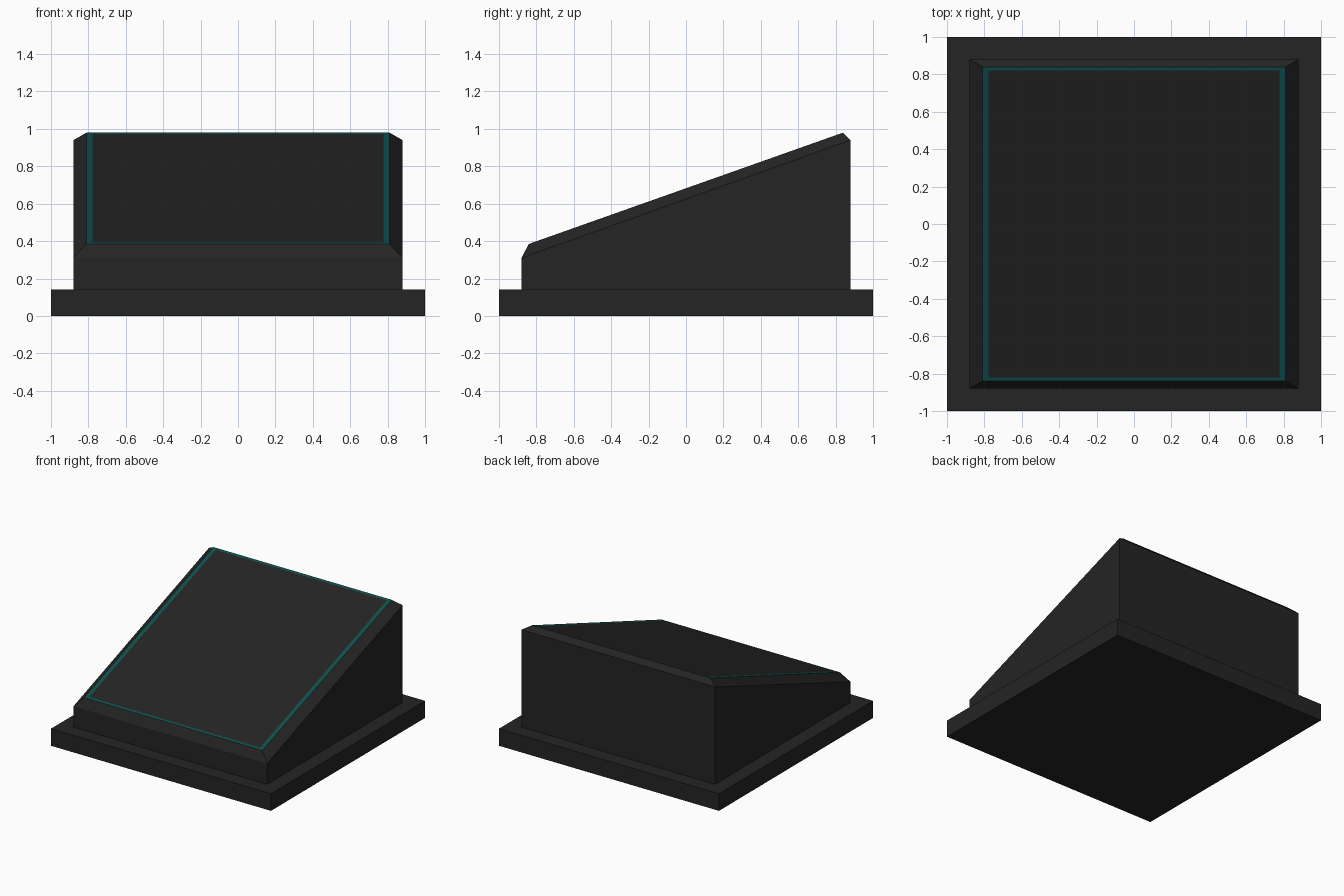
import bpy, bmesh

if "Cube" in bpy.data.objects:
    bpy.data.objects.remove(bpy.data.objects["Cube"])


def material(name, rgb):
    m = bpy.data.materials.new(name)
    m.diffuse_color = (*rgb, 1)
    m.use_nodes = True
    m.node_tree.nodes["Principled BSDF"].inputs["Base Color"].default_value = m.diffuse_color
    return m


charcoal = material("charcoal", (0.018, 0.018, 0.018))
teal = material("teal trim", (0.005, 0.08, 0.08))


def lofted(name, rings, mats, teal_band=None):
    """Stack rectangles (half x, half y, front z, back z) and skin them."""
    bm = bmesh.new()
    loops = []
    for hx, hy, zf, zb in rings:
        corners = [(-hx, -hy, zf), (hx, -hy, zf), (hx, hy, zb), (-hx, hy, zb)]
        loops.append([bm.verts.new(c) for c in corners])
    bm.faces.new(loops[0][::-1])
    for band, (a, b) in enumerate(zip(loops, loops[1:])):
        for i in range(4):
            j = (i + 1) % 4
            f = bm.faces.new((a[i], a[j], b[j], b[i]))
            f.material_index = 1 if band == teal_band else 0
    bm.faces.new(loops[-1])
    me = bpy.data.meshes.new(name)
    bm.to_mesh(me)
    bm.free()
    for m in mats:
        me.materials.append(m)
    ob = bpy.data.objects.new(name, me)
    bpy.context.collection.objects.link(ob)
    return ob


# Flat square plinth
lofted("base_plate", [(1, 1, 0, 0), (1, 1, 0.14, 0.14)], [charcoal])


# Sloped plane of the top panel
def slope(y):
    return 0.6825 + y * (0.98 - 0.385) / 1.68


# Wedge housing: walls, chamfer, teal border, flush panel
lofted("sloped_console", [
    (0.88, 0.88, 0.14, 0.14),
    (0.88, 0.88, 0.31, 0.94),
    (0.81, 0.84, slope(-0.84), slope(0.84)),
    (0.777, 0.822, slope(-0.822), slope(0.822)),
], [charcoal, teal], teal_band=2)
